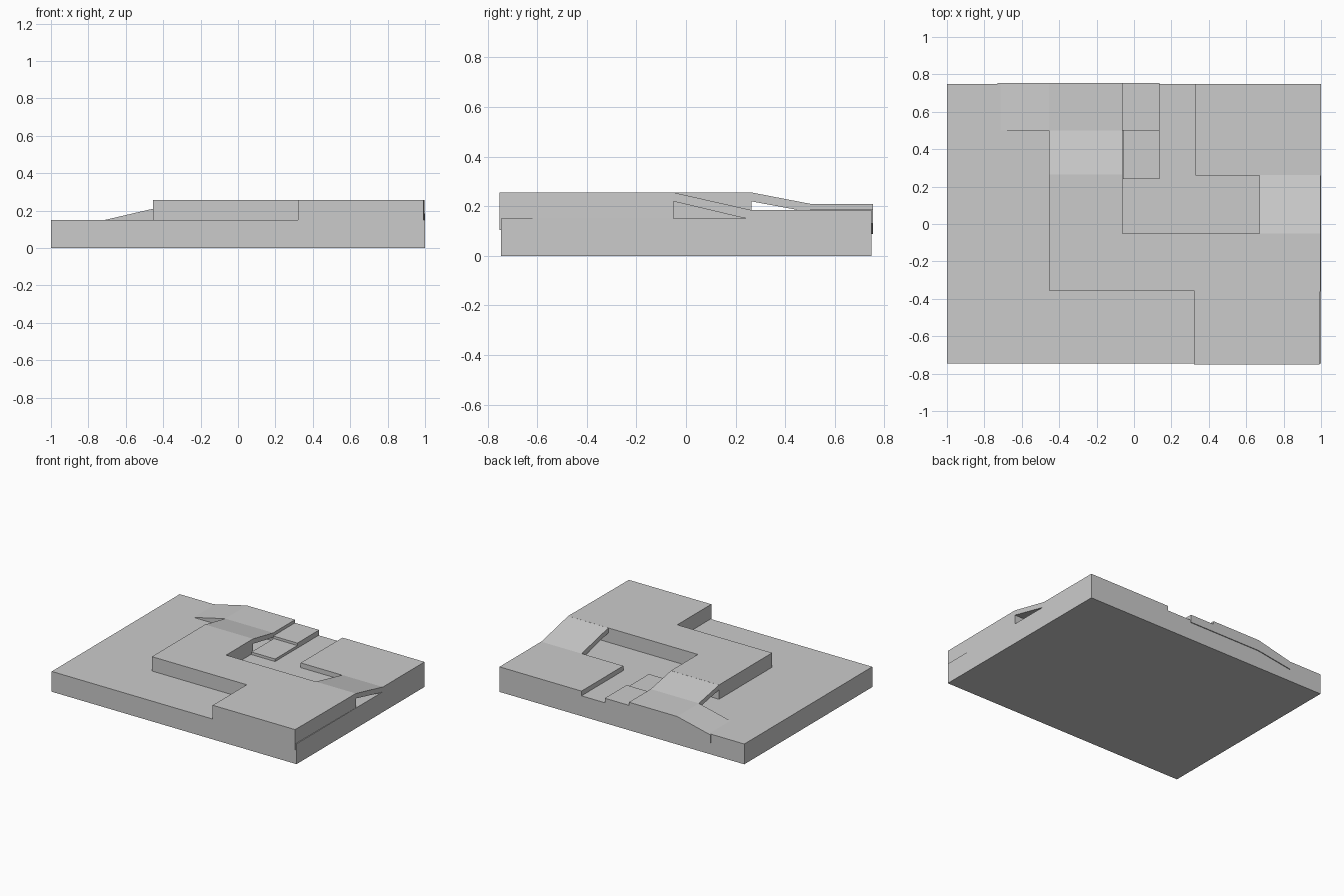
import bpy, bmesh
from mathutils import Vector

if "Cube" in bpy.data.objects:
    bpy.data.objects.remove(bpy.data.objects["Cube"])

# maps (u, v, depth) to world axes for each extrusion direction
MAPS = {
    "x": lambda u, v, d: Vector((d, u, v)),   # profile in y,z
    "y": lambda u, v, d: Vector((u, d, v)),   # profile in x,z
    "z": lambda u, v, d: Vector((u, v, d)),   # profile in x,y
}


def prism(name, profile, axis, lo, hi):
    """Extrude a closed 2D profile along an axis from lo to hi."""
    place = MAPS[axis]
    bm = bmesh.new()
    face = bm.faces.new([bm.verts.new(place(u, v, lo)) for u, v in profile])
    ext = bmesh.ops.extrude_face_region(bm, geom=[face])
    verts = [g for g in ext["geom"] if isinstance(g, bmesh.types.BMVert)]
    bmesh.ops.translate(bm, verts=verts, vec=place(0, 0, hi - lo))
    bmesh.ops.recalc_face_normals(bm, faces=bm.faces)
    mesh = bpy.data.meshes.new(name)
    bm.to_mesh(mesh)
    bm.free()
    obj = bpy.data.objects.new(name, mesh)
    bpy.context.collection.objects.link(obj)
    return obj


def box(name, x0, x1, y0, y1, z0, z1):
    return prism(name, [(x0, y0), (x1, y0), (x1, y1), (x0, y1)], "z", z0, z1)


# ground slab
box("base", -1, 1, -0.745, 0.748, 0, 0.15)

# highest level, a stepped walkway outline
prism("upper_level",
      [(-0.455, 0.265), (-0.455, -0.355), (0.32, -0.355), (0.32, -0.752),
       (0.993, -0.752), (0.998, -0.05), (-0.062, -0.05), (-0.062, 0.265)],
      "z", 0.105, 0.256)

# low terrace at the back right
box("back_terrace", 0.33, 1, 0.26, 0.748, 0.10, 0.185)

# open-sided ramp from the upper level down to the terrace
prism("right_ramp",
      [(-0.052, 0.256), (0.262, 0.185), (0.262, 0.15), (0.235, 0.152), (-0.052, 0.22)],
      "x", 0.67, 0.998)

# open-sided ramp from the upper level down to the landing
prism("middle_ramp",
      [(0.262, 0.256), (0.50, 0.21), (0.50, 0.176), (0.262, 0.22)],
      "x", -0.455, -0.062)

# landing with its ramp descending to the left
prism("landing_with_left_ramp",
      [(-0.73, 0.146), (-0.455, 0.21), (-0.062, 0.21), (-0.062, 0.13),
       (-0.455, 0.13), (-0.73, 0.088)],
      "y", 0.50, 0.754)

# two steps beside the landing
box("upper_step", -0.062, 0.135, 0.50, 0.754, 0.13, 0.187)
box("lower_step", -0.058, 0.135, 0.24, 0.50, 0.13, 0.169)
